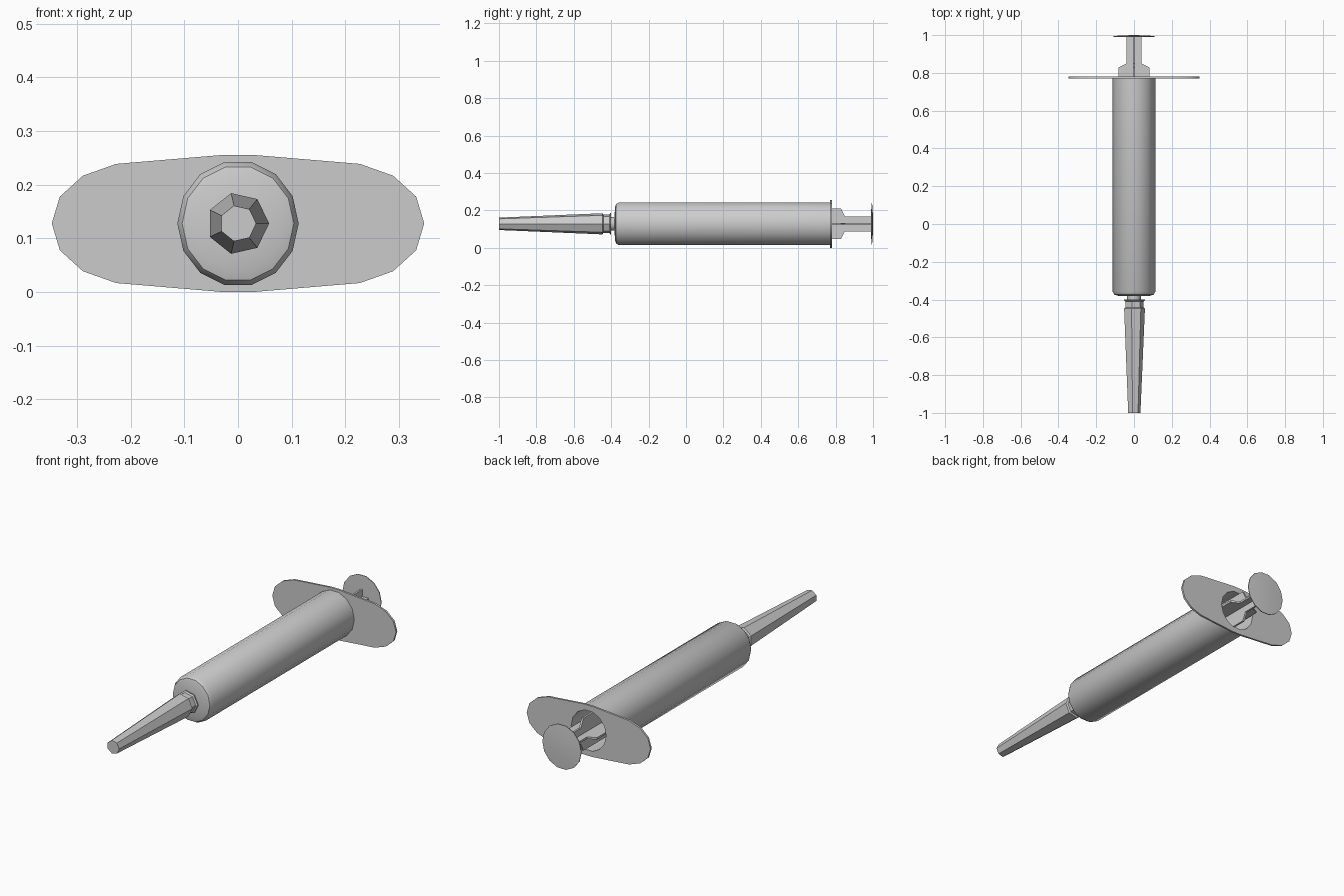
import bpy, bmesh, math

if "Cube" in bpy.data.objects:
    bpy.data.objects.remove(bpy.data.objects["Cube"])

CZ = 0.128          # height of the syringe axis
SIDES = 14


def finish(name, bm, smooth=None):
    bmesh.ops.remove_doubles(bm, verts=bm.verts, dist=1e-5)
    bmesh.ops.recalc_face_normals(bm, faces=bm.faces)
    me = bpy.data.meshes.new(name)
    bm.to_mesh(me)
    bm.free()
    ob = bpy.data.objects.new(name, me)
    bpy.context.collection.objects.link(ob)
    if smooth:
        bpy.ops.object.select_all(action='DESELECT')
        ob.select_set(True)
        bpy.context.view_layer.objects.active = ob
        bpy.ops.object.shade_smooth_by_angle(angle=math.radians(smooth))
    return ob


def ring_point(r, i, n, zs=1.0):
    a = 2 * math.pi * i / n
    return r * math.cos(a), r * zs * math.sin(a)


def lathe(name, profile, n=SIDES, zs=1.0, smooth=None):
    """Revolve (radius, y) pairs around the y axis; ends with radius 0 close."""
    bm = bmesh.new()
    rings = []
    for r, y in profile:
        ring = []
        for i in range(n):
            x, z = ring_point(r, i, n, zs)
            ring.append(bm.verts.new((x, y, CZ + z)))
        rings.append(ring)
    for (a, pa), (b, pb) in zip(zip(rings, profile), zip(rings[1:], profile[1:])):
        for i in range(n):
            j = (i + 1) % n
            if pa[0] == 0:
                bm.faces.new((a[0], b[i], b[j]))
            elif pb[0] == 0:
                bm.faces.new((a[i], a[j], b[0]))
            else:
                bm.faces.new((a[i], a[j], b[j], b[i]))
    for v in [v for v in bm.verts if not v.link_faces]:
        bm.verts.remove(v)
    return finish(name, bm, smooth)


# Hollow barrel with rounded shoulder and nozzle
lathe("barrel", [(0, -0.45), (0.036, -0.45), (0.036, -0.382), (0.085, -0.38),
                 (0.104, -0.374), (0.113, -0.358), (0.113, 0.775),
                 (0.098, 0.775), (0.098, -0.35), (0, -0.35)],
      zs=1.04, smooth=40)

# Seven-sided needle cap with collar
lathe("needle_cap", [(0, -1.0), (0.034, -1.0), (0.058, -0.447), (0.05, -0.442),
                     (0.05, -0.41), (0.058, -0.405), (0.058, -0.4), (0.036, -0.4)], n=7)

# Finger flange with a round hole
corner = [(0.347, 0), (0.332, 0.05), (0.289, 0.089), (0.227, 0.111), (0.025, 0.128)]
half = corner + [(-x, z) for x, z in reversed(corner)]
outline = half + [(x, -z) for x, z in reversed(half[1:-1])]
hole = [ring_point(0.098, i, SIDES, 1.04) for i in range(SIDES)]
cu = bpy.data.curves.new("finger_flange", 'CURVE')
cu.dimensions = '2D'
cu.fill_mode = 'BOTH'
cu.extrude = 0.005
for pts in (outline, hole):
    sp = cu.splines.new('POLY')
    sp.points.add(len(pts) - 1)
    for p, (x, z) in zip(sp.points, pts):
        p.co = (x, z, 0, 1)
    sp.use_cyclic_u = True
flange = bpy.data.objects.new("finger_flange", cu)
bpy.context.collection.objects.link(flange)
flange.rotation_euler = (math.pi / 2, 0, 0)
flange.location = (0, 0.775, CZ)
bpy.ops.object.select_all(action='DESELECT')
flange.select_set(True)
bpy.context.view_layer.objects.active = flange
bpy.ops.object.convert(target='MESH')

# Crossed plunger ribs
side = [(0.082, -0.3), (0.082, 0.828), (0.04, 0.85), (0.04, 0.992)]
rib = side + [(-w, y) for w, y in reversed(side)]
for name, upright in (("plunger_rib_flat", False), ("plunger_rib_upright", True)):
    bm = bmesh.new()
    t = 0.005
    f = bm.faces.new([bm.verts.new((-t, y, CZ + w) if upright else (w, y, CZ - t))
                      for w, y in rib])
    ext = bmesh.ops.extrude_face_region(bm, geom=[f])
    bmesh.ops.translate(bm, vec=(2 * t, 0, 0) if upright else (0, 0, 2 * t),
                        verts=[v for v in ext["geom"] if isinstance(v, bmesh.types.BMVert)])
    finish(name, bm)

# Piston inside the barrel and thumb disc at the back
lathe("piston", [(0, -0.345), (0.09, -0.33), (0.096, -0.325), (0.096, -0.29), (0, -0.29)],
      zs=1.04, smooth=40)
lathe("thumb_disc", [(0, 0.989), (0.109, 0.991), (0.109, 0.995), (0.06, 0.9985), (0, 1.0)],
      zs=1.04, smooth=40)
